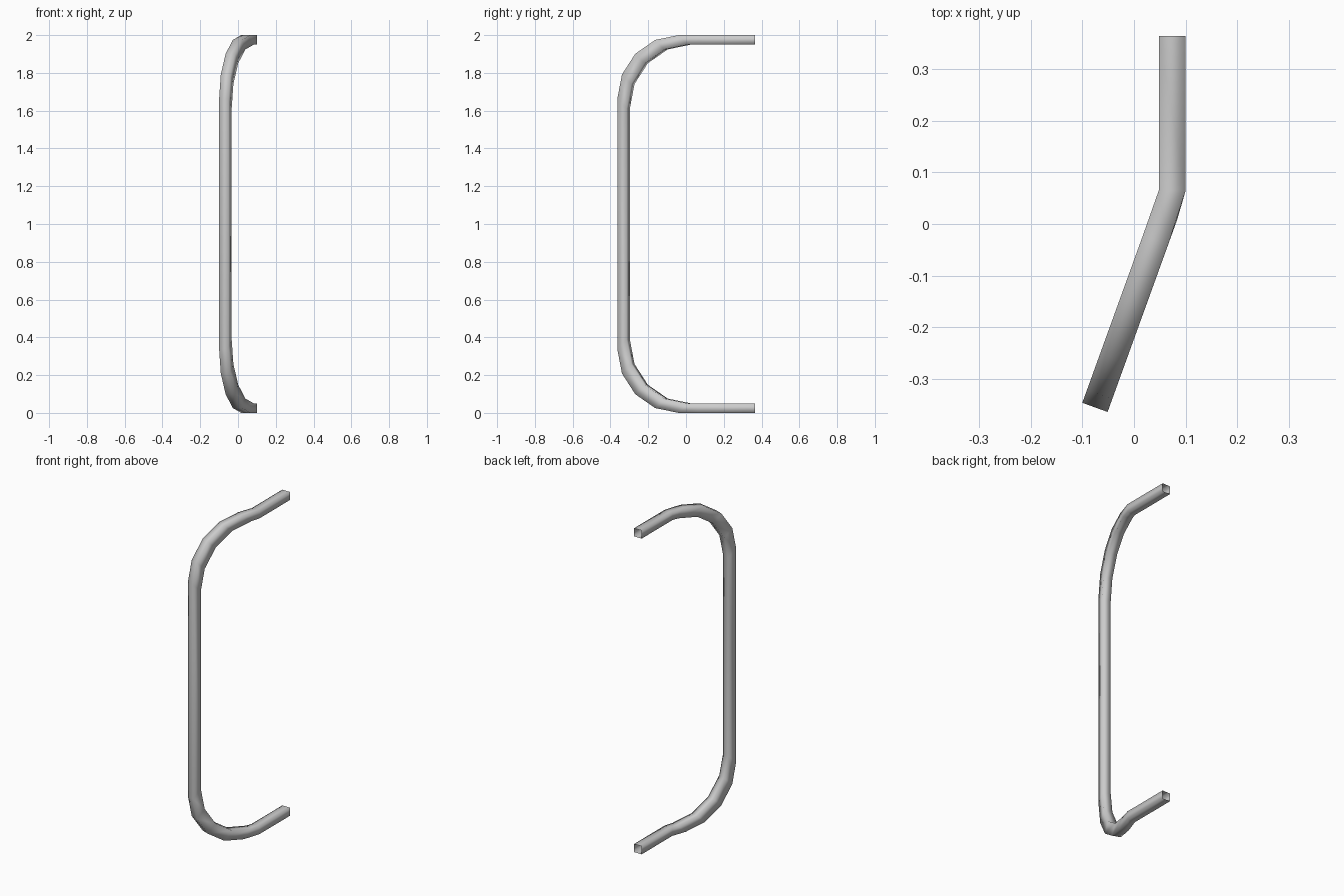
import bpy, bmesh
from math import sin, cos, radians, pi

if "Cube" in bpy.data.objects:
    bpy.data.objects.remove(bpy.data.objects["Cube"])

W, H = 0.052, 0.05            # tube width and height
RS, RZ = 0.345, 0.338         # bend radius, horizontal and vertical
A = radians(19.9)             # sideways lean of the handle
CORNER = (-0.1, -0.346)       # outer left corner of the grip


def grip_point(s, t, z):
    """s runs along the leaning plane, t across it."""
    return (CORNER[0] + s * sin(A) + t * cos(A),
            CORNER[1] + s * cos(A) - t * sin(A), z)


def end_ring(y):
    """Square section of the straight mounting stub."""
    return [(0.1 - W, y, 2), (0.1, y, 2), (0.1, y, 2 - H), (0.1 - W, y, 2 - H)]


def bend_ring(a):
    """Section on the bend: inner edges are the outer edges shifted in and down."""
    s, z = RS * (1 - sin(a)), 2 - RZ * (1 - cos(a))
    return [grip_point(s, 0, z), grip_point(s, W, z),
            grip_point(s + W, W, z - H), grip_point(s + W, 0, z - H)]


# upper half from stub to grip, then mirrored to the lower half
upper = [end_ring(0.364), end_ring(0.065)]
upper += [bend_ring(i * pi / 8) for i in range(5)]
lower = [[(x, y, 2 - z) for x, y, z in ring] for ring in reversed(upper)]

# open-ended square tube
bm = bmesh.new()
rings = [[bm.verts.new(p) for p in ring] for ring in upper + lower]
for a, b in zip(rings, rings[1:]):
    for i in range(4):
        j = (i + 1) % 4
        bm.faces.new((a[i], a[j], b[j], b[i]))
bmesh.ops.recalc_face_normals(bm, faces=bm.faces)
for f in bm.faces:
    f.smooth = True
mesh = bpy.data.meshes.new("pull_handle")
bm.to_mesh(mesh)
bm.free()
handle = bpy.data.objects.new("pull_handle", mesh)
bpy.context.collection.objects.link(handle)
